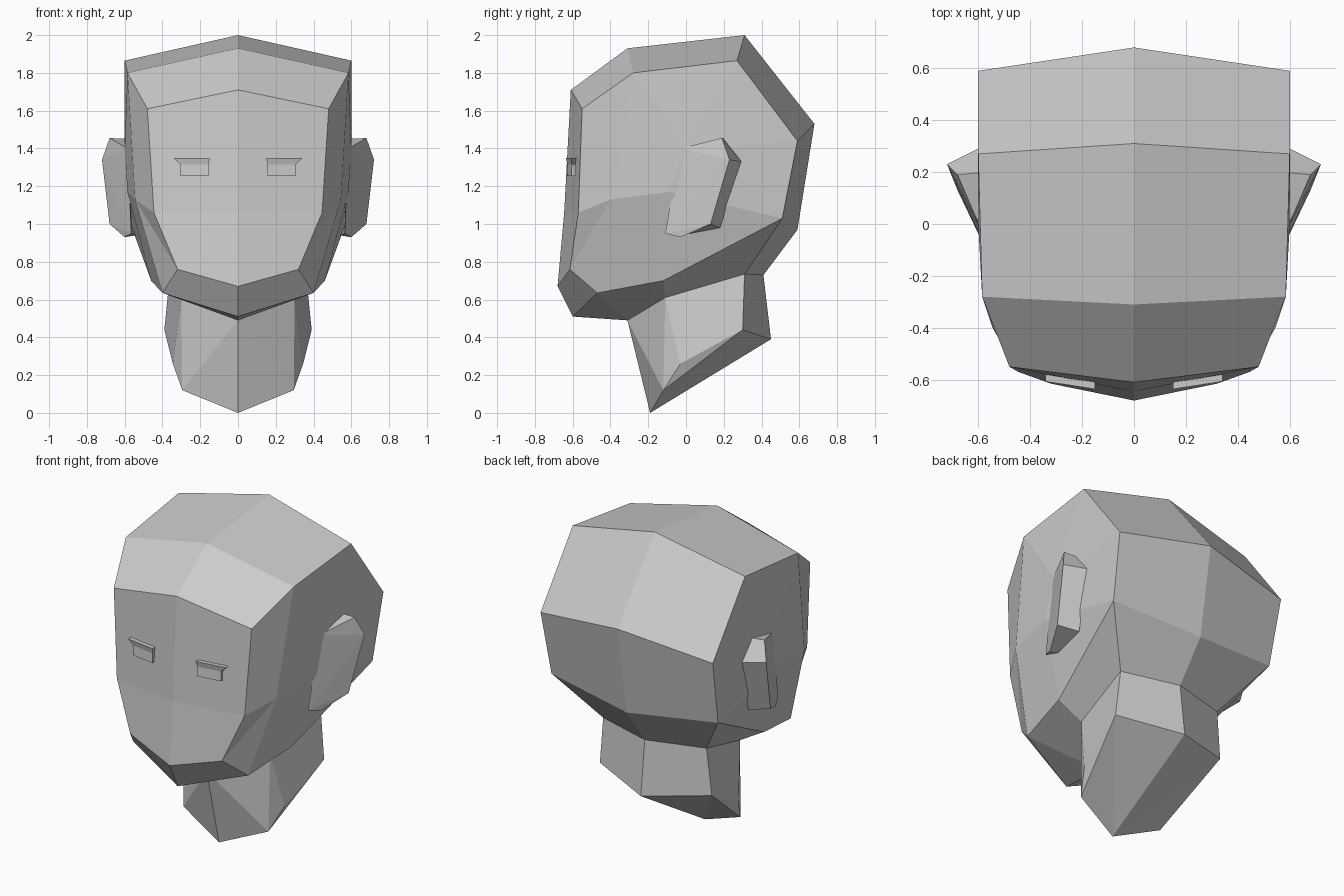
import bpy, bmesh

if "Cube" in bpy.data.objects:
    bpy.data.objects.remove(bpy.data.objects["Cube"])

skin = bpy.data.materials.new("plain_grey")
skin.diffuse_color = (0.6, 0.6, 0.6, 1)
skin.use_nodes = True
skin.node_tree.nodes["Principled BSDF"].inputs["Base Color"].default_value = skin.diffuse_color


def mirrored_part(name, points, faces):
    """Build the right half of a part, mirror it across x = 0 and weld the seam."""
    bm = bmesh.new()
    v = {k: bm.verts.new(p) for k, p in points.items()}
    for f in faces:
        bm.faces.new([v[k] for k in f.split()])
    geom = bm.verts[:] + bm.edges[:] + bm.faces[:]
    copy = bmesh.ops.duplicate(bm, geom=geom)["geom"]
    for e in copy:
        if isinstance(e, bmesh.types.BMVert):
            e.co.x = -e.co.x
    bmesh.ops.reverse_faces(bm, faces=[e for e in copy if isinstance(e, bmesh.types.BMFace)])
    bmesh.ops.remove_doubles(bm, verts=bm.verts[:], dist=0.0005)
    bmesh.ops.recalc_face_normals(bm, faces=bm.faces[:])
    mesh = bpy.data.meshes.new(name)
    bm.to_mesh(mesh)
    bm.free()
    mesh.materials.append(skin)
    obj = bpy.data.objects.new(name, mesh)
    bpy.context.collection.objects.link(obj)
    return obj


# Head and neck: m = middle line, s = side line
head = {
    "m_jaw": (0, -.60, .51), "m_chin": (0, -.68, .67), "m_face": (0, -.645, 1.06),
    "m_brow": (0, -.61, 1.71), "m_top": (0, -.31, 1.93), "m_crown": (0, .31, 2.0),
    "m_back": (0, .68, 1.53), "m_nape": (0, .59, .97), "m_neck": (0, .41, .73),
    "m_base": (0, .45, .39), "m_tip": (0, -.19, 0), "m_throat": (0, -.31, .49),
    "s_chin": (.32, -.615, .76), "s_face": (.445, -.57, 1.06), "s_brow": (.48, -.55, 1.61),
    "s_top": (.585, -.28, 1.80), "s_crown": (.60, .27, 1.865), "s_back": (.60, .59, 1.44),
    "s_nape": (.58, .51, 1.03), "s_neck": (.36, .31, .735), "s_base": (.39, .30, .44),
    "s_jaw": (.40, -.47, .635), "s_jaw_back": (.46, -.12, .70), "s_cheek": (.545, -.40, 1.13),
    "s_ear_low": (.585, -.09, 1.17), "s_ear": (.60, 0, 1.40),
    "s_throat": (.30, -.11, .61), "s_collar": (.345, -.03, .26), "s_tip": (.295, -.12, .12),
}
mirrored_part("head", head, [
    # face, scalp and back
    "m_jaw s_jaw s_chin m_chin", "m_chin s_chin s_face m_face", "m_face s_face s_brow m_brow",
    "m_brow s_brow s_top m_top", "m_top s_top s_crown m_crown", "m_crown s_crown s_back m_back",
    "m_back s_back s_nape m_nape", "m_nape s_nape s_neck m_neck",
    # cheek and temple
    "s_chin s_jaw s_cheek", "s_chin s_cheek s_face", "s_face s_cheek s_top s_brow",
    "s_jaw s_jaw_back s_ear_low s_cheek", "s_cheek s_ear_low s_ear s_top",
    "s_top s_ear s_crown", "s_crown s_ear s_back", "s_ear s_nape s_back",
    "s_ear_low s_nape s_ear", "s_jaw_back s_nape s_ear_low",
    # under the jaw
    "m_jaw m_throat s_jaw", "m_throat s_throat s_jaw_back s_jaw",
    "s_throat s_neck s_nape s_jaw_back",
    # neck
    "m_neck s_neck s_base m_base", "s_neck s_throat s_collar s_base",
    "s_throat m_throat s_tip", "s_throat s_tip s_collar", "m_throat m_tip s_tip",
    "m_base s_base m_tip", "s_base s_collar s_tip", "s_base s_tip m_tip",
])

# Ears: wedges that open towards the back, rooted inside the head
ear = {
    "f_top": (.585, -.03, 1.40), "f_low": (.565, -.11, .95),
    "o_top": (.68, .19, 1.455), "o_mid": (.72, .23, 1.34),
    "o_low": (.68, .13, 1.0), "o_lobe": (.60, -.03, .93),
    "b_top": (.57, .20, 1.45), "b_mid": (.59, .295, 1.33),
    "b_low": (.56, .18, .98), "b_lobe": (.54, -.03, .94),
}
mirrored_part("ears", ear, [
    "f_top f_low o_mid", "f_top o_mid o_top", "f_low o_low o_mid", "f_low o_lobe o_low",
    "o_top o_mid b_mid b_top", "o_mid o_low b_low b_mid", "o_low o_lobe b_lobe b_low",
    "o_lobe f_low b_lobe", "f_top o_top b_top",
    "f_top b_top b_mid b_low b_lobe f_low",
])


# Eyes: small plates with an overhanging upper lid
def face_y(x, z):
    return -.633 + .153 * x + .045 * (1.35 - z) * -1


outline = [(.155, 1.255, .016), (.305, 1.255, .016), (.305, 1.315, .016),
           (.34, 1.35, .026), (.15, 1.35, .026), (.155, 1.315, .016)]
eye = {}
for i, (x, z, out) in enumerate(outline):
    eye[f"a{i}"] = (x, face_y(x, z) - out, z)
    eye[f"b{i}"] = (x, face_y(x, z) + .02, z)
mirrored_part("eyes", eye,
              ["a0 a1 a2 a5", "a5 a2 a3 a4", "b5 b4 b3 b2 b1 b0"]
              + [f"a{i} b{i} b{(i + 1) % 6} a{(i + 1) % 6}" for i in range(6)])
